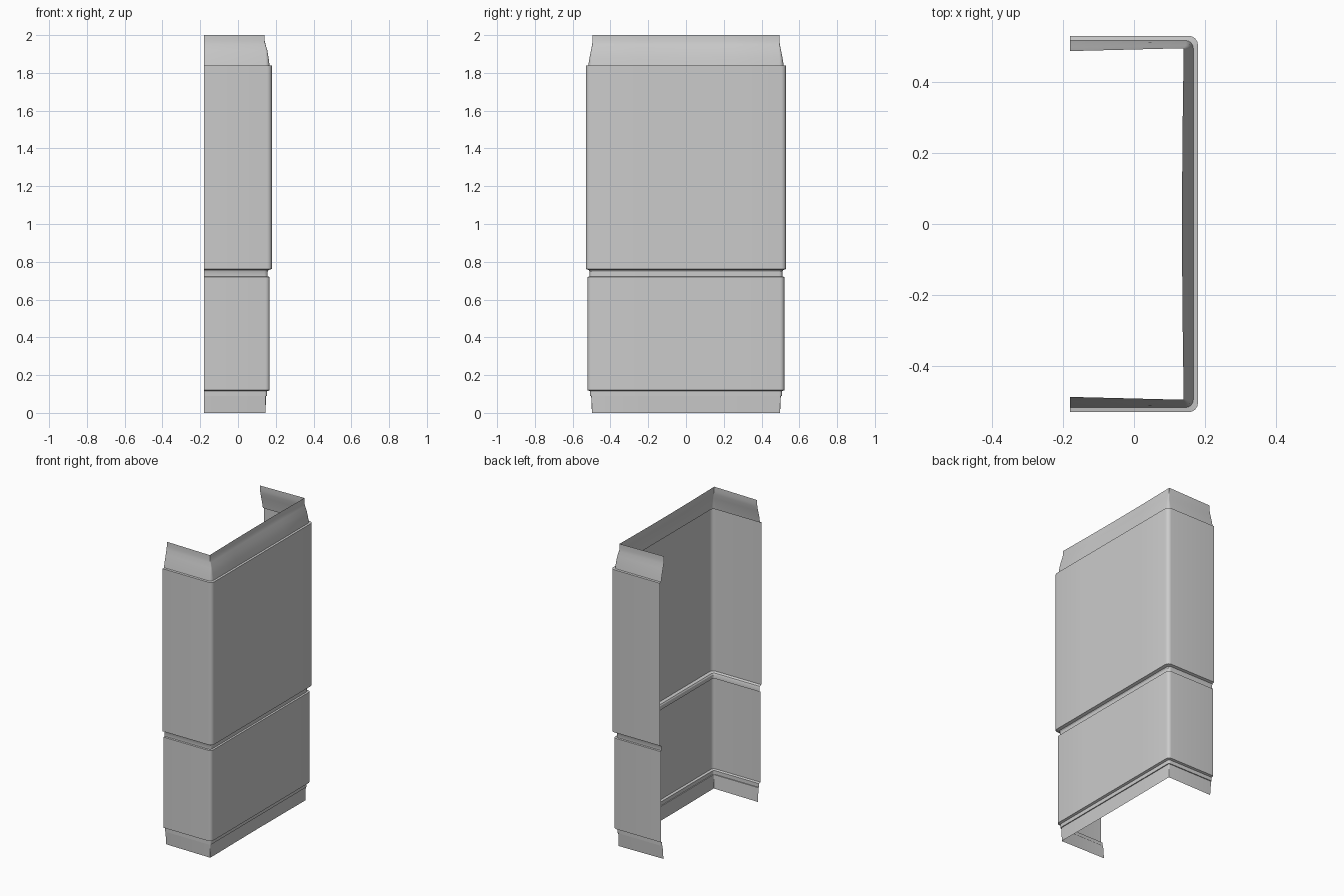
import bpy, bmesh, math

if "Cube" in bpy.data.objects:
    bpy.data.objects.remove(bpy.data.objects["Cube"])

BACK = -0.18   # open edge of the U-shaped shell
ARC = 4        # segments in each rounded corner

# Levels from the floor up: z, front half-extent x, side half-extent y, corner radius, bow
LEVELS = [
    (0.00, 0.146, 0.498, 0.003, 0.003),
    (0.09, 0.148, 0.502, 0.006, 0.0),   # base skirt
    (0.09, 0.154, 0.508, 0.014, 0.0),   # lip
    (0.115, 0.154, 0.508, 0.014, 0.0),
    (0.12, 0.168, 0.521, 0.022, 0.0),   # lower panel
    (0.72, 0.168, 0.521, 0.022, 0.0),
    (0.722, 0.157, 0.511, 0.018, 0.0),  # groove
    (0.748, 0.157, 0.511, 0.018, 0.0),
    (0.756, 0.162, 0.515, 0.020, 0.0),
    (0.762, 0.180, 0.530, 0.026, 0.0),  # upper panel
    (1.838, 0.180, 0.530, 0.026, 0.0),
    (1.84, 0.167, 0.517, 0.022, 0.0),   # flared collar
    (1.88, 0.162, 0.511, 0.016, 0.001),
    (1.92, 0.155, 0.503, 0.010, 0.003),
    (1.95, 0.146, 0.497, 0.006, 0.004),
    (1.97, 0.141, 0.495, 0.003, 0.005),
    (2.00, 0.140, 0.495, 0.002, 0.005),
]


def half_ring(z, x, y, r, bow):
    """Half outline: centre of the broad face, round the corner, to the open edge."""
    pts = [(x - bow, 0, z), (x - bow * 0.7, y * 0.5, z)]
    for i in range(ARC + 1):
        a = math.pi / 2 * i / ARC
        pts.append((x - r + r * math.cos(a), y - r + r * math.sin(a), z))
    pts.append((BACK, y - bow * 1.6, z))
    return pts


# Shell: bridge the half outlines
bm = bmesh.new()
rings = [[bm.verts.new(p) for p in half_ring(*lv)] for lv in LEVELS]
for lo, hi in zip(rings, rings[1:]):
    for i in range(len(lo) - 1):
        bm.faces.new((lo[i], lo[i + 1], hi[i + 1], hi[i]))
mesh = bpy.data.meshes.new("panelled_shell")
bm.to_mesh(mesh)
bm.free()
shell = bpy.data.objects.new("panelled_shell", mesh)
bpy.context.collection.objects.link(shell)

# Mirror to the other side
mirror = shell.modifiers.new("mirror", 'MIRROR')
mirror.use_axis = (False, True, False)
mirror.use_clip = True

bpy.context.view_layer.objects.active = shell
shell.select_set(True)
bpy.ops.object.modifier_apply(modifier="mirror")
bpy.ops.object.shade_smooth_by_angle(angle=math.radians(30))
